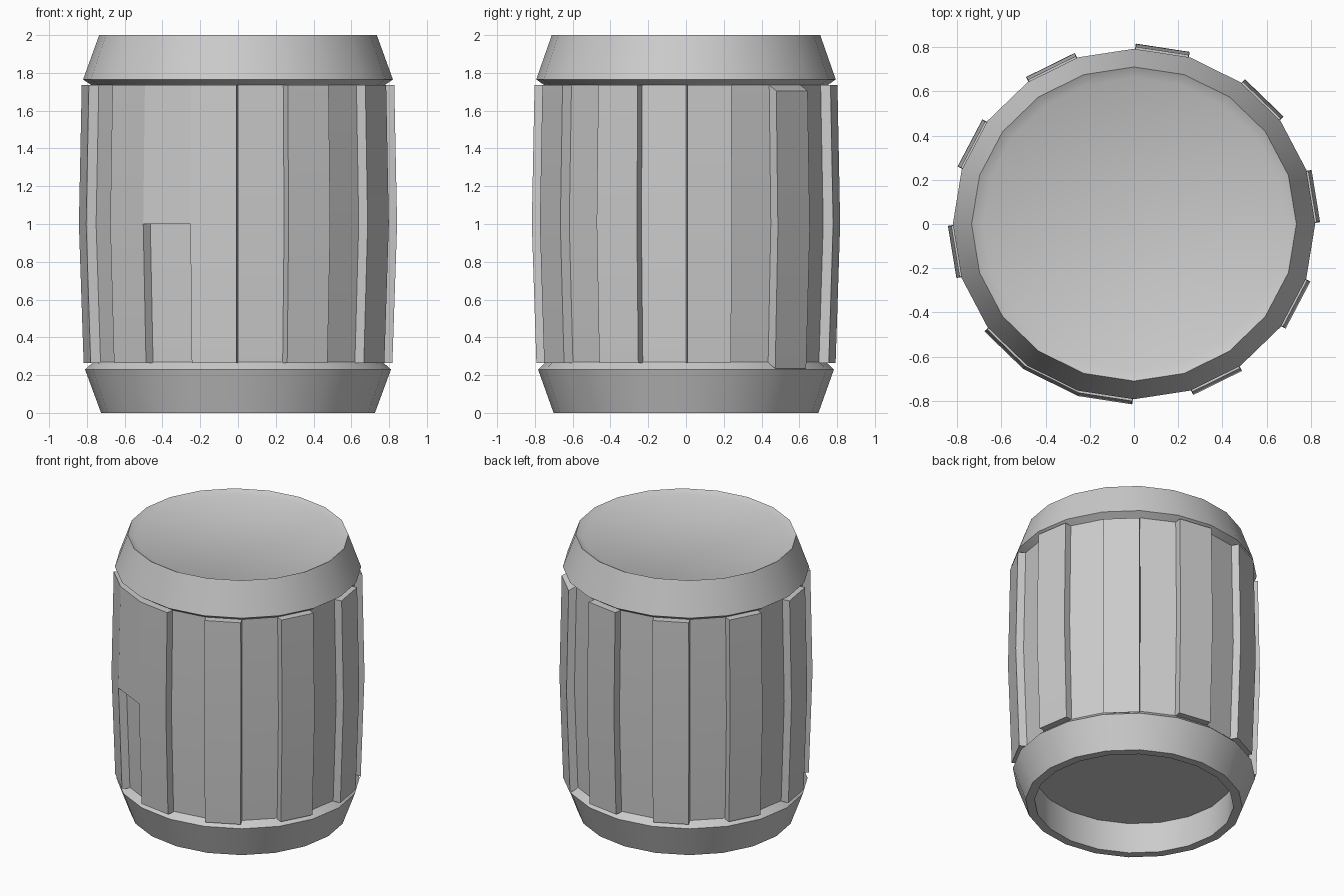
import bpy, bmesh, math
from mathutils import Vector

if "Cube" in bpy.data.objects:
    bpy.data.objects.remove(bpy.data.objects["Cube"])

SIDES = 20
STEP = 2 * math.pi / SIDES
Y_SCALE = 0.967
THICK = 0.053


def ring_point(i, r, z):
    a = i * STEP
    return Vector((r * math.cos(a), r * math.sin(a) * Y_SCALE, z))


def finish(name, bm):
    bmesh.ops.remove_doubles(bm, verts=bm.verts, dist=0.0001)
    bmesh.ops.recalc_face_normals(bm, faces=bm.faces)
    mesh = bpy.data.meshes.new(name)
    bm.to_mesh(mesh)
    bm.free()
    ob = bpy.data.objects.new(name, mesh)
    bpy.context.collection.objects.link(ob)
    bpy.context.view_layer.objects.active = ob
    ob.select_set(True)
    bpy.ops.object.shade_smooth_by_angle(angle=math.radians(30))
    ob.select_set(False)
    return ob


def lathe(name, profile):
    """Turned part; the last ring of the profile is closed with a flat cap."""
    bm = bmesh.new()
    rings = [[bm.verts.new(ring_point(i, r, z)) for i in range(SIDES)] for r, z in profile]
    for a, b in zip(rings, rings[1:]):
        for i in range(SIDES):
            j = (i + 1) % SIDES
            bm.faces.new((a[i], a[j], b[j], b[i]))
    bm.faces.new(rings[-1])
    return finish(name, bm)


# Slightly dished lid with flared rim, and hollow foot
lathe("lid", [(0.775, 1.735), (0.82, 1.765), (0.735, 2.0), (0.685, 1.975)])
lathe("foot", [(0.765, 0.27), (0.81, 0.23), (0.725, 0.0), (0.665, 0.0), (0.67, 0.225)])

# Barrel wall: every other side is a raised stave
LEVELS = [(0.765, 0.265), (0.79, 1.0), (0.775, 1.735)]
LOW_STAVE = 2        # one stave has slipped down
BRIDGE = 13          # upper half of this gap is filled flush

bm = bmesh.new()


def quad(*pts):
    bm.faces.new([bm.verts.new(p) for p in pts])


def inner(i):
    return [ring_point(i, r, z) for r, z in LEVELS]


def outer_pair(i):
    a = (i + 0.5) * STEP
    off = Vector((math.cos(a), math.sin(a), 0)) * THICK
    if i == LOW_STAVE:
        off.z = -0.03
    return [p + off for p in inner(i)], [p + off for p in inner(i + 1)]


for i in range(SIDES):
    a, b = inner(i), inner(i + 1)
    if i % 2 == 0:
        oa, ob_ = outer_pair(i)
        for k in (0, 1):
            quad(oa[k], ob_[k], ob_[k + 1], oa[k + 1])
            quad(a[k], oa[k], oa[k + 1], a[k + 1])
            quad(ob_[k], b[k], b[k + 1], ob_[k + 1])
        for k in (0, 2):
            quad(a[k], b[k], ob_[k], oa[k])
    else:
        for k in (0, 1):
            quad(a[k], b[k], b[k + 1], a[k + 1])

finish("barrel_staves", bm)

# Flush panel bridging two front staves
bm = bmesh.new()
a, b = inner(BRIDGE), inner(BRIDGE + 1)
oa = outer_pair(BRIDGE - 1)[1]
ob_ = outer_pair(BRIDGE + 1)[0]
quad(oa[1], ob_[1], ob_[2], oa[2])
quad(a[1], b[1], ob_[1], oa[1])
quad(a[2], b[2], ob_[2], oa[2])
finish("bridging_panel", bm)
